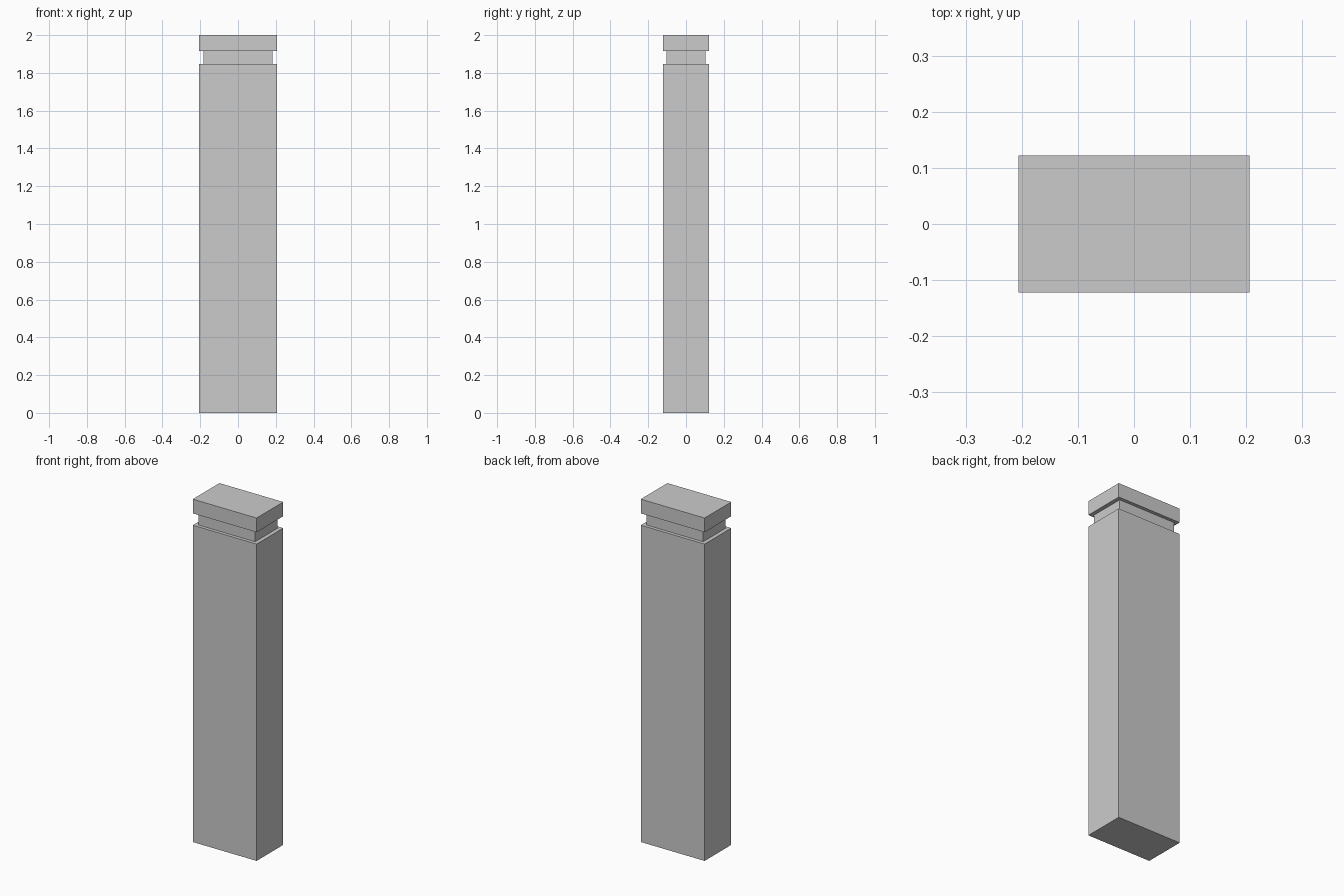
import bpy, bmesh

if "Cube" in bpy.data.objects:
    bpy.data.objects.remove(bpy.data.objects["Cube"])

# Half sizes (x, y) of the shaft/cap and of the recessed neck
FULL = (0.206, 0.1225)
NECK = (0.183, 0.103)

# Stepped outline from bottom to top: (half size, height)
LEVELS = [(FULL, 0.0), (FULL, 1.848),
          (NECK, 1.848), (NECK, 1.917),
          (FULL, 1.917), (FULL, 2.0)]


def stepped_block(name, levels):
    """Join rectangular rings into one closed, flat-faced block."""
    bm = bmesh.new()
    rings = [[bm.verts.new((sx * hx, sy * hy, z))
              for sx, sy in ((-1, -1), (1, -1), (1, 1), (-1, 1))]
             for (hx, hy), z in levels]
    for low, high in zip(rings, rings[1:]):
        for i in range(4):
            j = (i + 1) % 4
            bm.faces.new((low[i], low[j], high[j], high[i]))
    bm.faces.new(rings[0][::-1])
    bm.faces.new(rings[-1])
    bmesh.ops.recalc_face_normals(bm, faces=bm.faces)
    mesh = bpy.data.meshes.new(name)
    bm.to_mesh(mesh)
    bm.free()
    obj = bpy.data.objects.new(name, mesh)
    bpy.context.collection.objects.link(obj)
    return obj


# Post with grooved neck and cap
stepped_block("grooved_post", LEVELS)
